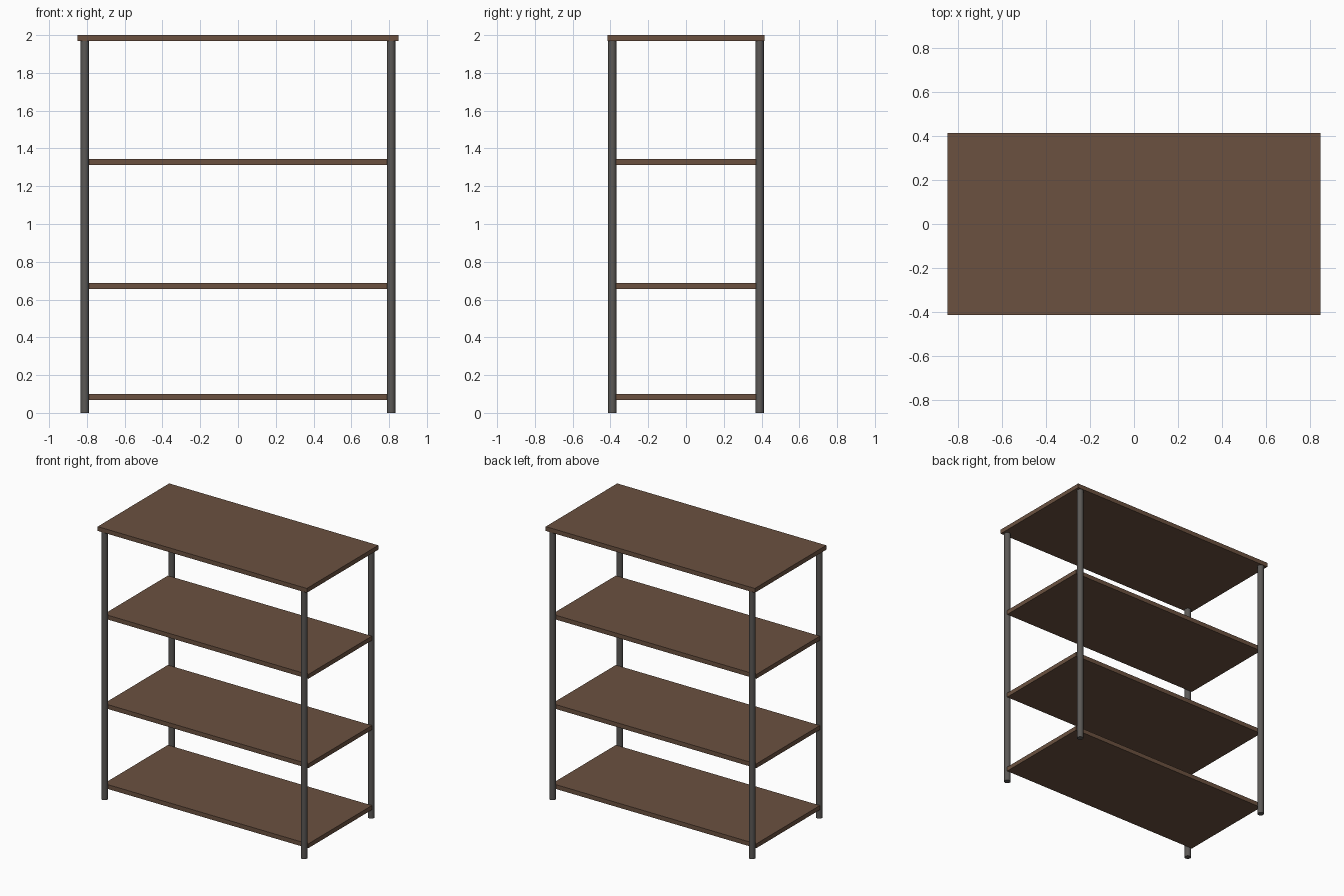
import bpy

if "Cube" in bpy.data.objects:
    bpy.data.objects.remove(bpy.data.objects["Cube"])

def material(name, color):
    m = bpy.data.materials.new(name)
    m.diffuse_color = (*color, 1)
    m.use_nodes = True
    m.node_tree.nodes["Principled BSDF"].inputs["Base Color"].default_value = m.diffuse_color
    return m

wood = material("brown wood", (0.147, 0.083, 0.051))
metal = material("grey metal", (0.105, 0.099, 0.093))

def board(name, half_x, half_y, z0, z1):
    bpy.ops.mesh.primitive_cube_add(size=1, location=(0, 0, (z0 + z1) / 2))
    ob = bpy.context.object
    ob.name = name
    ob.scale = (2 * half_x, 2 * half_y, z1 - z0)
    bpy.ops.object.transform_apply(location=False, rotation=False, scale=True)
    ob.data.materials.append(wood)

# Overhanging top board
board("top_board", 0.85, 0.415, 1.968, 2.0)

# Three shelves held between the posts
for name, top in (("lower_shelf", 0.1), ("middle_shelf", 0.688), ("upper_shelf", 1.345)):
    board(name, 0.83, 0.37, top - 0.032, top)

# Four round corner posts
for side, sx in (("left", -1), ("right", 1)):
    for end, sy in (("front", -1), ("back", 1)):
        bpy.ops.mesh.primitive_cylinder_add(vertices=32, radius=0.022, depth=1.968,
                                            location=(sx * 0.811, sy * 0.39, 0.984))
        post = bpy.context.object
        post.name = f"{end}_{side}_post"
        post.data.materials.append(metal)
        bpy.ops.object.shade_smooth_by_angle()
